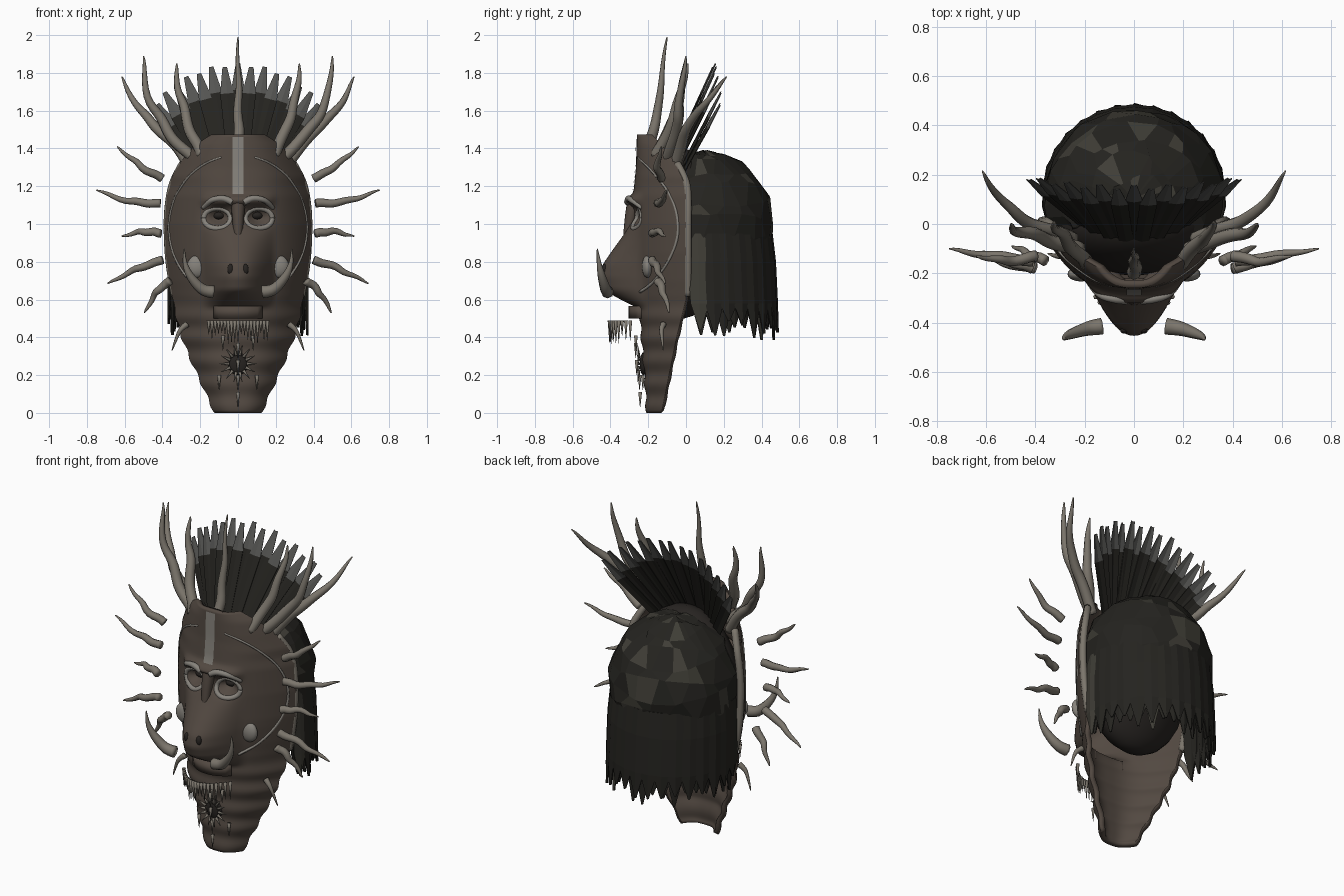
import bpy, math, random
from mathutils import Vector

if "Cube" in bpy.data.objects:
    bpy.data.objects.remove(bpy.data.objects["Cube"])
random.seed(4)

def material(name, c):
    m = bpy.data.materials.new(name)
    m.diffuse_color = (*c, 1)
    m.use_nodes = True
    m.node_tree.nodes["Principled BSDF"].inputs["Base Color"].default_value = m.diffuse_color
    return m

WOOD = material("wood", (0.085, 0.066, 0.053))
BONE = material("bone", (0.20, 0.18, 0.15))
PAINT = material("paint", (0.24, 0.225, 0.20))
HAIR = material("hair", (0.018, 0.017, 0.014))
PATCH = material("hair_patch", (0.05, 0.047, 0.037))
TIP = material("feather_tip", (0.09, 0.09, 0.085))
DARK = material("dark", (0.02, 0.017, 0.015))

def make(name, verts, faces, mats, smooth=True, index=None):
    me = bpy.data.meshes.new(name)
    me.from_pydata([tuple(v) for v in verts], [], faces)
    for m in mats:
        me.materials.append(m)
    for i, p in enumerate(me.polygons):
        p.use_smooth = smooth
        if index:
            p.material_index = index[i]
    ob = bpy.data.objects.new(name, me)
    bpy.context.collection.objects.link(ob)
    return ob

def grid_faces(rows, cols):
    return [(r*cols+c, r*cols+c+1, (r+1)*cols+c+1, (r+1)*cols+c)
            for r in range(rows-1) for c in range(cols-1)]

def table(t, z):
    for (a, u), (b, v) in zip(t, t[1:]):
        if z <= b:
            return u + (v-u)*max(0, (z-a)/(b-a))
    return t[-1][1]

def spline(p, t):
    s = t*(len(p)-1)
    i = min(int(s), len(p)-2)
    f = s-i
    a, b, c, d = p[max(i-1, 0)], p[i], p[i+1], p[min(i+2, len(p)-1)]
    return 0.5*(2*b + (c-a)*f + (2*a-5*b+4*c-d)*f*f + (3*b-a-3*c+d)*f**3)

def tubes(name, paths, r0, r1, mat, mirror=True, wiggle=0.0, n=14, sides=8, power=1.4):
    """Tapering round tubes along smooth paths, all in one object"""
    V, F = [], []
    for path in paths:
        for sx in ((1, -1) if mirror else (1,)):
            p = [Vector((q[0]*sx, q[1], q[2])) for q in path]
            ph = random.uniform(0, 6)
            pts = []
            for i in range(n+1):
                t = i/n
                w = wiggle*math.sin(math.pi*t)
                pts.append(spline(p, t) + Vector((math.sin(ph+13*t)*w, math.cos(ph+11*t)*w,
                                                  math.sin(ph+15*t)*w)))
            base = len(V)
            for i, c in enumerate(pts):
                d = (pts[min(i+1, n)]-pts[max(i-1, 0)]).normalized()
                a = d.cross(Vector((0.1, 1, 0.05))).normalized()
                b = d.cross(a)
                r = r0+(r1-r0)*(i/n)**power
                V += [c+(a*math.cos(k*math.tau/sides)+b*math.sin(k*math.tau/sides))*r for k in range(sides)]
            F += [(base+i*sides+k, base+i*sides+(k+1) % sides, base+(i+1)*sides+(k+1) % sides, base+(i+1)*sides+k)
                  for i in range(n) for k in range(sides)]
            F += [tuple(base+k for k in reversed(range(sides))), tuple(base+n*sides+k for k in range(sides))]
    return make(name, V, F, [mat])

def ball(name, loc, scale, mat):
    bpy.ops.mesh.primitive_uv_sphere_add(segments=20, ring_count=12, location=loc)
    ob = bpy.context.object
    ob.name, ob.scale = name, scale
    ob.data.materials.append(mat)
    bpy.ops.object.shade_smooth()

# Mask shape: half width, edge depth, centre depth and muzzle height by z
HALF = [(0, .125), (.1, .17), (.2, .215), (.3, .26), (.4, .298), (.5, .325), (.7, .365), (.85, .385), (1, .39),
        (1.15, .378), (1.25, .35), (1.35, .29), (1.42, .225), (1.475, .14)]
EDGE = [(0, -.13), (.2, -.09), (.4, -.05), (.6, 0), (1.2, 0), (1.35, -.07), (1.475, -.18)]
CENTRE = [(0, -.21), (.2, -.22), (.5, -.245), (.8, -.28), (1.15, -.28), (1.3, -.265), (1.475, -.26)]
MUZZLE = [(.55, 0), (.6, .09), (.65, .17), (.72, .185), (.78, .165), (.86, .11), (.95, .045), (1.03, 0)]

def ripple(z):
    return math.sin(z*52)*max(0, min(1, (.65-z)*6))

def half(z):
    return table(HALF, z) + .006*ripple(z)

def skin(x, z):
    u = min(1, abs(x)/half(z))
    c = table(CENTRE, z)
    y = c + (table(EDGE, z)-c)*u**2.7 - .005*ripple(z)*(1-u**4)
    y -= table(MUZZLE, z)*max(0, 1-(x/.19)**2)**1.2
    y += .065*math.exp(-((abs(x)-.1)/.05)**2 - ((z-1.04)/.045)**2)     # eye sockets
    y -= .045*math.exp(-((z-1.125)/.025)**2)*max(0, 1-(x/.2)**4)      # brow
    return y

# Carved mask plate
R, C = 100, 61
verts = []
for r in range(R):
    z = 1.475*r/(R-1)
    for c in range(C):
        x = math.sin(math.pi/2*(2*c/(C-1)-1))*half(z)
        verts.append((x, skin(x, z), z))
mask = make("mask", verts, grid_faces(R, C), [WOOD])
m = mask.modifiers.new("thickness", 'SOLIDIFY')
m.thickness, m.offset = .03, -1

# Rounded head lining closing the gap between mask and hair
ball("head_lining", (0, -.01, .95), (.335, .2, .45), DARK)

# Rim along the mask edge, painted ring, brow paint and eye rings
rim = [(half(z)-.015, table(EDGE, z)+.01, z) for z in [.62+.1*i for i in range(8)]]
tubes("edge_rim", [rim], .02, .02, BONE, n=24)
ring = []
for i in range(13):
    a = math.radians(-62+i*11.5)
    x, z = .365*math.cos(a), .98+.385*math.sin(a)
    ring.append((x, skin(x, z)+.002, z))
tubes("painted_ring", [ring], .008, .006, PAINT, n=40, sides=6)
brow = [(x, skin(x, z)+.008, z) for x, z in ((.03, 1.115), (.08, 1.135), (.14, 1.125), (.185, 1.085))]
tubes("brow_paint", [brow], .018, .012, PAINT)
eye = []
for i in range(13):
    a = i*math.tau/12
    x, z = .11+.072*math.cos(a), 1.03+.055*math.sin(a)
    eye.append((x, skin(x, z)+.009, z))
tubes("eye_ring", [eye], .015, .015, PAINT, n=28)
for s in (-1, 1):
    ball("eye", (s*.1, -.2, 1.045), (.036, .035, .024), DARK)
    ball("nostril", (s*.04, skin(.04, .76)+.006, .76), (.016, .014, .028), DARK)
    ball("cheek_disc", (s*.215, skin(.215, .775)+.012, .775), (.055, .03, .06), PAINT)
tubes("nose_bridge", [[(0, -.275, 1.11), (0, -.295, 1.02), (0, -.315, .91)]], .038, .018, WOOD, mirror=False)

# Painted forehead stripe
V = [(x, skin(x, z)-.004, z) for z in [1.16+.03*i for i in range(11)] for x in (-.03, 0, .03)]
make("forehead_stripe", V, grid_faces(11, 3), [PAINT])

# Lower lip and hanging teeth
V = [(x, skin(x, .5)-.055+2.2*x*x, z) for z in (.5, .565) for x in [-.13+.026*i for i in range(11)]]
lip = make("lower_lip", V, grid_faces(2, 11), [WOOD])
m = lip.modifiers.new("thickness", 'SOLIDIFY')
m.thickness = .05
teeth = []
for i in range(19):
    x = -.155+.31*i/18
    y = -.405+.11*(x/.155)**2
    teeth.append([(x, y, .49), (x, y, .49-random.uniform(.06, .13))])
tubes("teeth", teeth, .011, .001, BONE, mirror=False, n=2, sides=6, power=1)

# Radiating chin ornament with small hanging spikes
ball("chin_disc", (0, -.225, .26), (.052, .02, .06), DARK)
rays = []
for i in range(14):
    a = i*math.tau/14
    d = Vector((math.cos(a), 0, math.sin(a)))
    rays.append([Vector((0, -.25, .26))+d*.045, Vector((0, -.255, .26))+d*.1])
tubes("chin_rays", rays, .009, .001, BONE, mirror=False, n=2, sides=6, power=1)
drops = [[(x, skin(x, z)-.03, z), (x, skin(x, z)-.03, z-.08)]
         for x, z in ((0, .37), (0, .28), (0, .2), (0, .11), (.1, .2), (-.1, .2), (.08, .41), (-.08, .41))]
tubes("chin_spikes", drops, .011, .001, BONE, mirror=False, n=2, sides=6, power=1)

# Tusks beside the muzzle
tubes("tusk", [[(.13, -.415, .64), (.19, -.425, .655), (.25, -.445, .72), (.28, -.46, .79), (.285, -.47, .87)]],
      .034, .002, BONE)

# Tall horns on top and spikes round the sides
tubes("top_horns", [
    [(.22, -.1, 1.33), (.36, -.06, 1.48), (.47, -.03, 1.66), (.5, 0, 1.89)],
    [(.19, -.16, 1.36), (.25, -.09, 1.5), (.31, -.03, 1.68), (.325, .01, 1.85)],
    [(.25, -.06, 1.3), (.38, -.01, 1.47), (.52, .07, 1.6), (.615, .215, 1.78)]],
    .03, .003, BONE, wiggle=.008, n=20, power=2.6)
tubes("centre_horn", [[(0, -.2, 1.42), (.005, -.155, 1.55), (0, -.135, 1.75), (0, -.1, 1.99)]],
      .03, .003, BONE, mirror=False, wiggle=.006, n=20, power=1.6)
tubes("side_spikes", [
    [(.40, -.13, 1.24), (.52, -.15, 1.31), (.64, -.13, 1.41)],
    [(.41, -.15, 1.11), (.57, -.13, 1.12), (.75, -.1, 1.18)],
    [(.41, -.18, .95), (.5, -.15, .96), (.615, -.11, .935)],
    [(.40, -.18, .81), (.54, -.15, .76), (.69, -.11, .685)],
    [(.36, -.15, .70), (.43, -.12, .64), (.495, -.09, .53)]],
    .023, .003, BONE, wiggle=.005, power=2)
tubes("jaw_spikes", [[(.27, -.12, .47), (.31, -.13, .43), (.35, -.12, .33)]], .017, .002, BONE)

# Feather crest: fan of flat pointed blades
V, F, M = [], [], []
N = 15
for i in range(N):
    s = 2*i/(N-1)-1
    a = s*math.radians(34)
    d, w = Vector((math.sin(a), 0, math.cos(a))), Vector((math.cos(a), 0, -math.sin(a)))
    L = .85-.07*s*s-(.015 if i % 2 == 0 else 0)
    yo = -.075+.07*s*s+(i % 2)*.008
    b = len(V)
    for r, wid in ((.36, .03), (.6, .034), (L-.14, .036), (L, .012)):
        y = yo+.21*((r-.36)/.46)
        for k in (-1, 0, 1):
            V.append(Vector((0, y-(.005 if k == 0 else 0), 1.0))+d*r+w*wid*k)
    F += [tuple(b+q for q in f) for f in grid_faces(4, 3)]
    M += [0, 0, 0, 0, 1, 1]
crest = make("feather_crest", V, F, [HAIR, TIP], smooth=False, index=M)
crest.modifiers.new("thickness", 'SOLIDIFY').thickness = .004

# Hair dome of rough faceted patches
R, C = 9, 25
V = []
for r in range(R):
    for c in range(C):
        q = c % (C-1)
        k = 1+.018*math.sin(q*7.3+r*4.1)
        ph = math.radians(2+r*14+(4*math.sin(q*5.7+r*3) if r else 0))
        a = math.tau*q/(C-1)+.09*math.sin(q*3.9+r*2.3)
        V.append((.37*k*math.sin(ph)*math.cos(a), max(-.03, .1+.365*k*math.sin(ph)*math.sin(a)),
                  1.0+.385*k*math.cos(ph)))
F = grid_faces(R, C)
F.append(tuple(range(C-1)))
make("hair_dome", V, F, [HAIR, PATCH], smooth=False, index=[int(random.random() < .16) for _ in F])

# Hanging pointed locks, two overlapping layers
V, F, M = [], [], []
for layer, count in ((0, 17), (1, 20)):
    for i in range(count):
        a = math.radians(-6+192*i/(count-1))
        out, side = Vector((math.cos(a), math.sin(a), 0)), Vector((-math.sin(a), math.cos(a), 0))
        end = random.uniform(.36, .46)+.05*abs(math.cos(a))**3
        b = len(V)
        for z, rad, wid in ((.95, .345, .05), (.8, .358, .055), (.58, .362, .048), (end, .362, .004)):
            for k in (-1, 0, 1):
                V.append(Vector((0, .1+.03*(.95-z), z))+out*(rad-layer*.02+(.008 if k == 0 else 0))+side*wid*k)
        F += [tuple(b+q for q in f) for f in grid_faces(4, 3)]
        M += [int(random.random() < .08)]*6
locks = make("hair_locks", V, F, [HAIR, PATCH], smooth=False, index=M)
locks.modifiers.new("thickness", 'SOLIDIFY').thickness = .006
